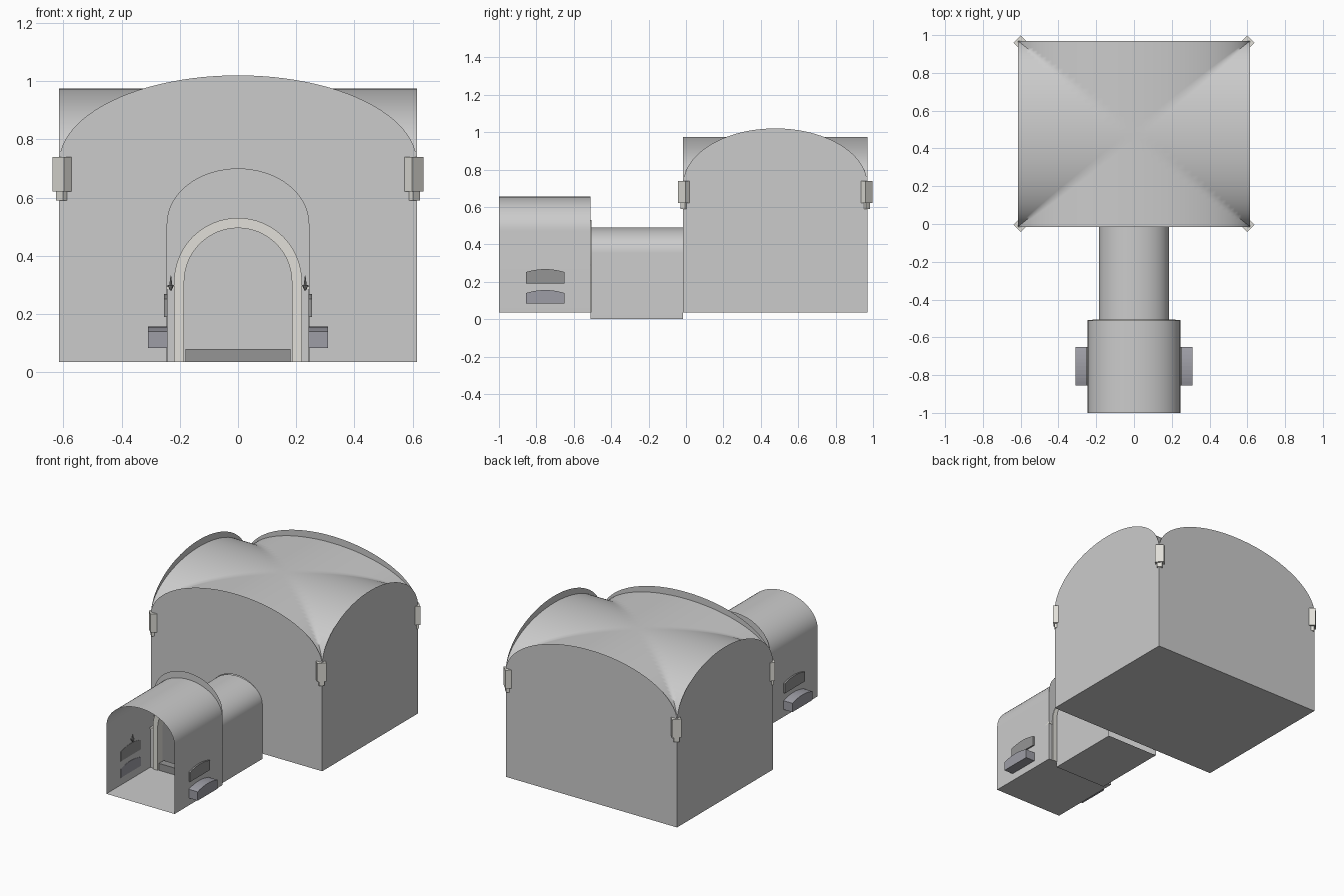
import bpy, bmesh
from math import cos, sin, pi, radians
from mathutils import Matrix

if "Cube" in bpy.data.objects:
    bpy.data.objects.remove(bpy.data.objects["Cube"])


def material(name, v):
    m = bpy.data.materials.new(name)
    m.diffuse_color = (*v, 1)
    m.use_nodes = True
    m.node_tree.nodes["Principled BSDF"].inputs["Base Color"].default_value = m.diffuse_color
    return m


DARK = material("dark_stone", (0.3, 0.3, 0.3))
SLATE = material("slate", (0.34, 0.34, 0.38))
PALE = material("pale_stone", (0.75, 0.74, 0.69))


def make(name, verts, faces, mat=None, smooth=None, fix=False):
    me = bpy.data.meshes.new(name)
    me.from_pydata(verts, [], faces)
    ob = bpy.data.objects.new(name, me)
    bpy.context.collection.objects.link(ob)
    if fix:
        bm = bmesh.new()
        bm.from_mesh(me)
        bmesh.ops.recalc_face_normals(bm, faces=bm.faces)
        bm.to_mesh(me)
        bm.free()
    if mat:
        me.materials.append(mat)
    if smooth:
        bpy.context.view_layer.objects.active = ob
        ob.select_set(True)
        bpy.ops.object.shade_smooth_by_angle(angle=radians(smooth))
        ob.select_set(False)
    return ob


def arch(a, z0, spring, top, n=32):
    """Outline from bottom right, over the arch, to bottom left."""
    arc = [(a * cos(pi * i / n), spring + (top - spring) * sin(pi * i / n)) for i in range(n + 1)]
    return [(a, z0)] + arc + [(-a, z0)]


def box(name, center, size, mat=None, turn=0):
    bm = bmesh.new()
    m = Matrix.Translation(center) @ Matrix.Rotation(turn, 4, 'Z') @ Matrix.Diagonal((*size, 1))
    bmesh.ops.create_cube(bm, size=1, matrix=m)
    me = bpy.data.meshes.new(name)
    bm.to_mesh(me)
    bm.free()
    ob = bpy.data.objects.new(name, me)
    bpy.context.collection.objects.link(ob)
    if mat:
        me.materials.append(mat)
    return ob


def wall_panel(name, outline, to3d, hole=None):
    pts = outline + (hole[::-1] if hole else [])
    return make(name, [to3d(u, z) for u, z in pts], [list(range(len(pts)))])


def tunnel(name, outline, y0, y1):
    """Open-ended passage with floor, walls and barrel vault."""
    n = len(outline)
    v = [(x, y, z) for y in (y0, y1) for x, z in outline]
    f = [(i, (i + 1) % n, n + (i + 1) % n, n + i) for i in range(n)]
    return make(name, v, f, smooth=30, fix=False)


# Main chamber: floor and four arched walls
HX, HY, YC, Z0, SPRING = 0.615, 0.4925, 0.4775, 0.035, 0.72
doorway = arch(0.185, Z0, 0.345, 0.495)
front_outline = arch(HX, Z0, SPRING, 1.02, 48)
side_outline = arch(HY, Z0, SPRING, 1.02, 48)
wall_panel("chamber_front_wall", front_outline, lambda u, z: (u, YC - HY, z), doorway)
wall_panel("chamber_back_wall", front_outline, lambda u, z: (-u, YC + HY, z))
for s, side in ((1, "right"), (-1, "left")):
    wall_panel(f"chamber_{side}_wall", side_outline, lambda u, z: (s * HX, YC + s * u, z))
make("chamber_floor", [(sx * HX, YC + sy * HY, Z0) for sx, sy in ((-1, -1), (1, -1), (1, 1), (-1, 1))],
     [(0, 1, 2, 3)])

# Groin vault: the higher of two crossing barrel vaults
N = 48
verts, faces = [], []
for i in range(N + 1):
    for j in range(N + 1):
        ti, tj = pi * i / N, pi * j / N
        verts.append((-HX * cos(ti), YC - HY * cos(tj),
                      SPRING + (0.975 - SPRING) * max(sin(ti), sin(tj))))
for i in range(N):
    for j in range(N):
        a, d = i * (N + 1) + j, i * (N + 1) + j + 1
        b, c = a + N + 1, d + N + 1
        if i == j:
            faces += [(a, b, c), (a, c, d)]
        elif i + j == N - 1:
            faces += [(a, b, d), (b, c, d)]
        else:
            faces.append((a, b, c, d))
make("chamber_groin_vault", verts, faces, smooth=60)

# Corbels set diagonally in the four corners
for sx in (-1, 1):
    for y, sy in ((-0.01, -1), (0.965, 1)):
        t = pi / 4 if sx * sy < 0 else -pi / 4
        box("corbel", (sx * 0.605, y, 0.68), (0.055, 0.038, 0.12), PALE, t)
        box("corbel_foot", (sx * 0.606, y, 0.605), (0.032, 0.022, 0.03), PALE, t)

# Corridor and entrance room
tunnel("corridor", arch(0.185, 0.0, 0.355, 0.49), -0.51, YC - HY)
tunnel("entrance_room", arch(0.245, Z0, 0.475, 0.655), -1.0, -0.51)
wall_panel("entrance_back_wall", arch(0.245, Z0, 0.51, 0.70), lambda u, z: (u, -0.51, z), doorway)

# Arched door frame
inner, outer = arch(0.185, Z0, 0.31, 0.495), arch(0.22, Z0, 0.31, 0.53)
n = len(inner)
v = [(x, y, z) for y in (-0.56, -0.505) for x, z in outer + inner]
f = []
for i in range(n - 1):
    f += [(i, i + 1, n + i + 1, n + i), (2 * n + i, 3 * n + i, 3 * n + i + 1, 2 * n + i + 1),
          (i, 2 * n + i, 2 * n + i + 1, i + 1), (n + i, n + i + 1, 3 * n + i + 1, 3 * n + i)]
for i in (0, n - 1):
    f.append((i, n + i, 3 * n + i, 2 * n + i))
make("door_frame", v, f, PALE, 30, True)
box("threshold", (0, -0.53, 0.0575), (0.36, 0.05, 0.045), DARK)


def niche(name, s, depth, z0, z1, mat):
    """Wall recess seen from outside as a block with a slightly bowed top."""
    y0, y1, m = -0.855, -0.65, 10
    top = [(y0 + (y1 - y0) * k / m, z1 - 0.016 * (2 * k / m - 1) ** 2) for k in range(m + 1)]
    prof = [(y0, z0)] + top + [(y1, z0)]
    k = len(prof)
    v = [(s * x, y, z) for x in (0.243, 0.245 + depth) for y, z in prof]
    f = [list(range(k)), list(range(k, 2 * k))]
    f += [(i, (i + 1) % k, k + (i + 1) % k, k + i) for i in range(k)]
    make(name, v, f, mat, fix=True)


# Niches, pilasters and wall lamps on both sides of the entrance room
for s in (-1, 1):
    niche("upper_niche", s, 0.01, 0.19, 0.268, DARK)
    niche("lower_niche", s, 0.064, 0.083, 0.156, SLATE)
    box("pilaster", (s * 0.232, -0.53, 0.16), (0.025, 0.04, 0.25))
    box("pilaster_cap", (s * 0.23, -0.53, 0.29), (0.03, 0.046, 0.01), PALE)
    box("lamp_bracket", (s * 0.237, -0.75, 0.295), (0.016, 0.008, 0.006), DARK)
    bm = bmesh.new()
    for r1, r2, h, z in ((0.003, 0.011, 0.02, 0.29), (0.005, 0.001, 0.032, 0.316)):
        bmesh.ops.create_cone(bm, cap_ends=True, segments=8, radius1=r1, radius2=r2, depth=h,
                              matrix=Matrix.Translation((s * 0.231, -0.75, z)))
    me = bpy.data.meshes.new("wall_lamp")
    bm.to_mesh(me)
    bm.free()
    me.materials.append(DARK)
    bpy.context.collection.objects.link(bpy.data.objects.new("wall_lamp", me))
